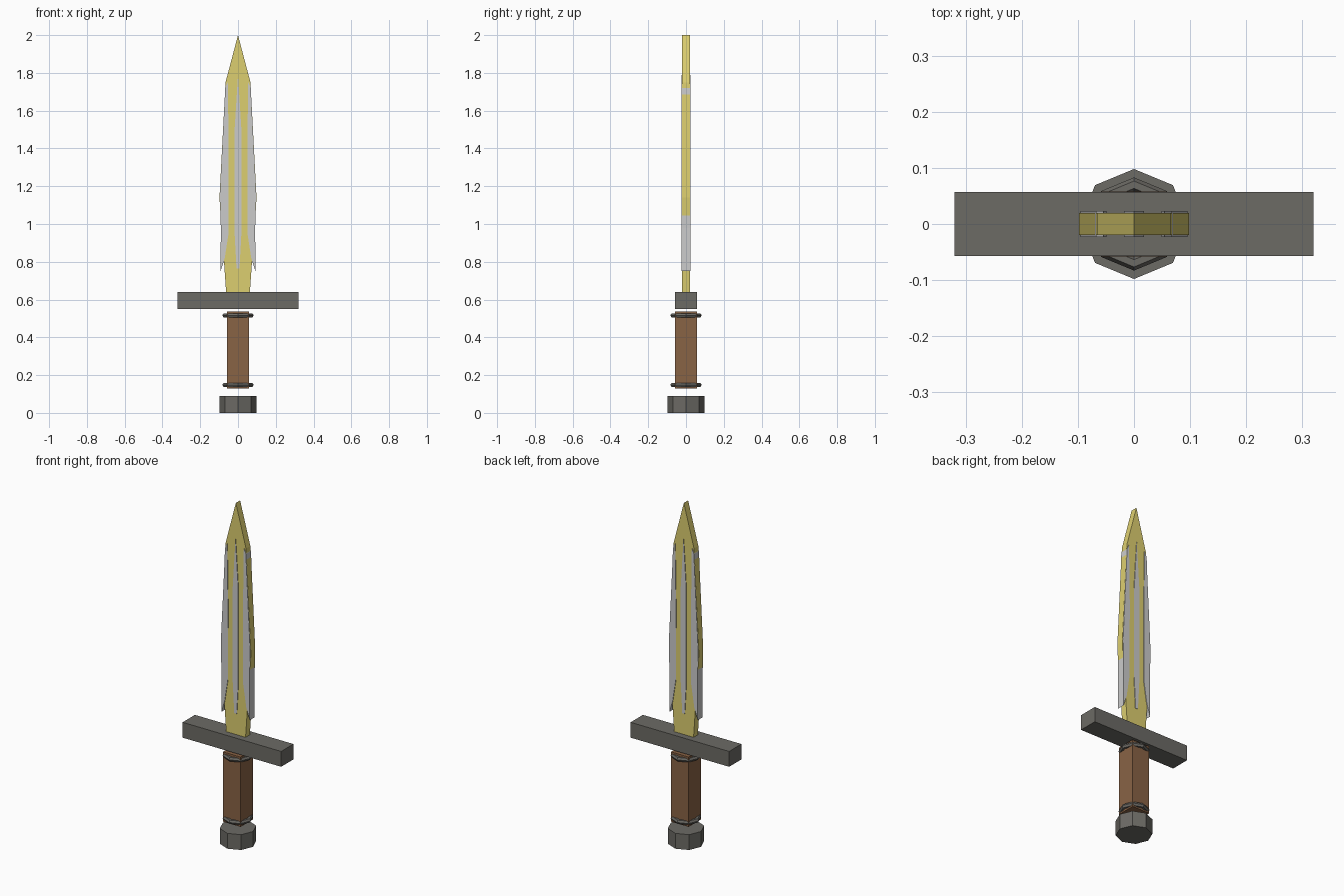
import bpy, bmesh, math

if "Cube" in bpy.data.objects:
    bpy.data.objects.remove(bpy.data.objects["Cube"])


def material(name, rgb):
    m = bpy.data.materials.new(name)
    m.diffuse_color = (*rgb, 1)
    m.use_nodes = True
    m.node_tree.nodes["Principled BSDF"].inputs["Base Color"].default_value = m.diffuse_color
    return m


gold = material("gold", (0.72, 0.62, 0.16))
silver = material("silver", (0.75, 0.75, 0.75))
iron = material("iron", (0.15, 0.145, 0.13))
leather = material("leather", (0.25, 0.125, 0.06))


def finish(name, mat):
    ob = bpy.context.object
    ob.name = name
    ob.data.materials.append(mat)
    return ob


def box(name, size, z, mat):
    bpy.ops.mesh.primitive_cube_add(size=1, location=(0, 0, z))
    ob = finish(name, mat)
    ob.scale = size
    return ob


def plate(name, outline, half, mat):
    """Extrude an x-z outline symmetrically in y."""
    bm = bmesh.new()
    face = bm.faces.new([bm.verts.new((x, -half, z)) for x, z in outline])
    ext = bmesh.ops.extrude_face_region(bm, geom=[face])["geom"]
    for v in ext:
        if isinstance(v, bmesh.types.BMVert):
            v.co.y = half
    bmesh.ops.recalc_face_normals(bm, faces=bm.faces)
    me = bpy.data.meshes.new(name)
    bm.to_mesh(me)
    bm.free()
    ob = bpy.data.objects.new(name, me)
    bpy.context.collection.objects.link(ob)
    me.materials.append(mat)
    return ob


# Octagonal pommel
bpy.ops.mesh.primitive_cylinder_add(vertices=8, radius=0.098, depth=0.09, location=(0, 0, 0.045))
finish("pommel", iron)

# Square grip and crossguard
box("grip", (0.115, 0.115, 0.41), 0.333, leather)
box("crossguard", (0.64, 0.114, 0.09), 0.596, iron)

# Grip rings
for name, z in (("lower_ring", 0.148), ("upper_ring", 0.516)):
    bpy.ops.mesh.primitive_torus_add(major_segments=8, minor_segments=6, major_radius=0.07,
                                     minor_radius=0.013, location=(0, 0, z))
    finish(name, iron)

# Gold blade core
side = [(0.063, 0.64), (0.076, 0.83), (0.088, 0.97), (0.098, 1.14), (0.066, 1.75)]
plate("blade", side + [(0, 2.0)] + [(-x, z) for x, z in reversed(side)], 0.02, gold)

# Silver edge strips with barbed lower ends
edge = [(0.092, 0.75), (0.091, 0.98), (0.095, 1.16), (0.072, 1.62), (0.068, 1.72),
        (0.054, 1.75), (0.049, 1.4), (0.05, 0.95), (0.07, 0.82)]
strip = plate("blade_edges", edge, 0.0235, silver)
strip.modifiers.new("mirror", 'MIRROR')

# Silver central ridge
plate("blade_ridge", [(-0.008, 0.765), (0.008, 0.765), (0.018, 0.95), (0.018, 1.5),
                      (0, 1.79), (-0.018, 1.5), (-0.018, 0.95)], 0.0235, silver)
